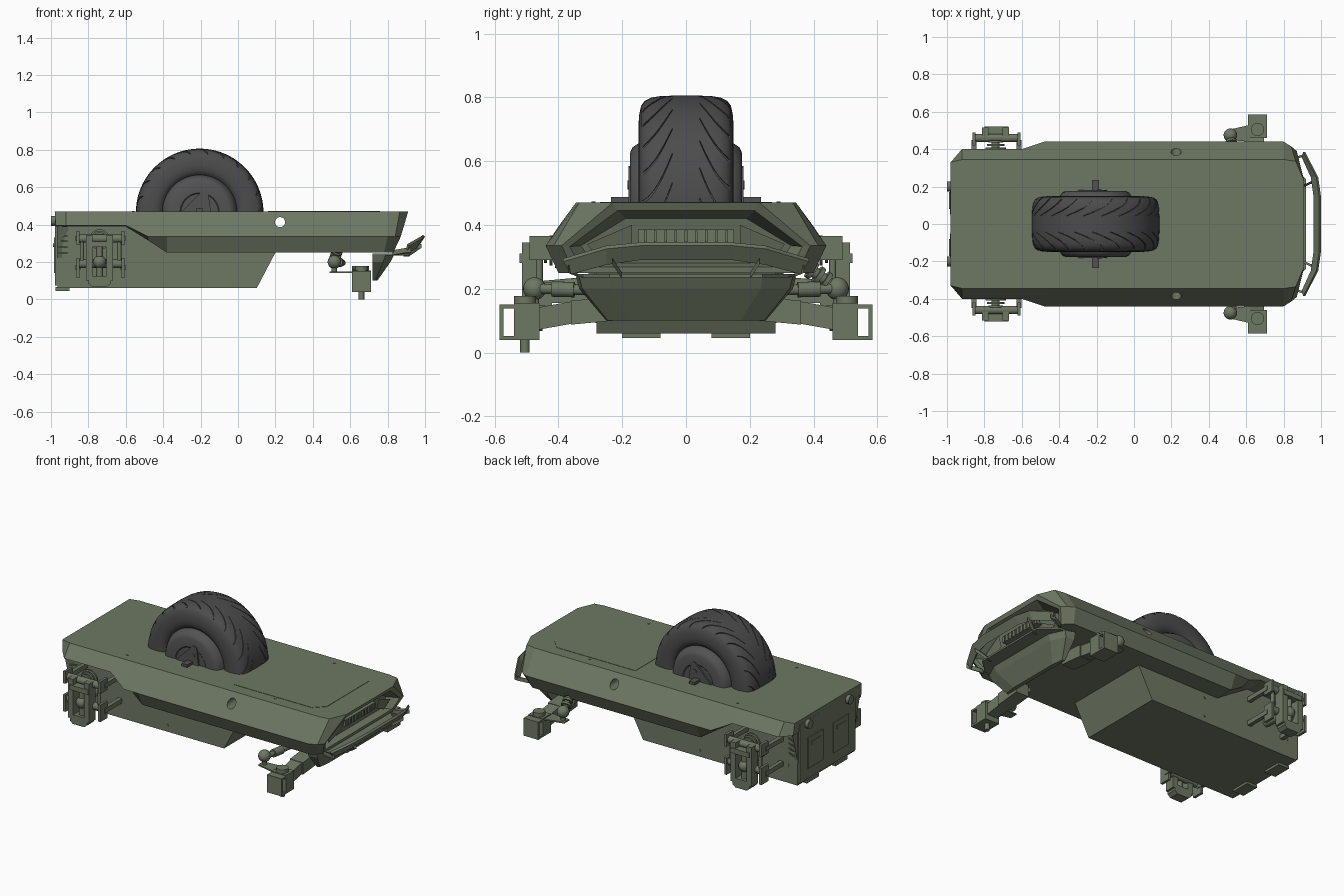
import bpy, bmesh, math
from mathutils import Vector, Matrix

cube = bpy.data.objects.get("Cube")
if cube:
    bpy.data.objects.remove(cube, do_unlink=True)


def material(name, rgb):
    m = bpy.data.materials.new(name)
    m.use_nodes = True
    m.diffuse_color = (*rgb, 1)
    m.node_tree.nodes["Principled BSDF"].inputs["Base Color"].default_value = (*rgb, 1)
    return m


GREEN = material("olive green", (0.155, 0.185, 0.125))
RUBBER = material("dark rubber", (0.072, 0.072, 0.074))
RIM = material("wheel grey", (0.085, 0.085, 0.088))


def add(name, verts, faces, mat=GREEN, smooth=False):
    me = bpy.data.meshes.new(name)
    me.from_pydata(verts, [], faces)
    bm = bmesh.new()
    bm.from_mesh(me)
    bmesh.ops.recalc_face_normals(bm, faces=bm.faces)
    bm.to_mesh(me)
    bm.free()
    me.materials.append(mat)
    o = bpy.data.objects.new(name, me)
    bpy.context.collection.objects.link(o)
    if smooth:
        bpy.ops.object.select_all(action='DESELECT')
        o.select_set(True)
        bpy.context.view_layer.objects.active = o
        bpy.ops.object.shade_smooth_by_angle(angle=math.radians(35))
    return o


def loft(name, rings, mat=GREEN, close=False, smooth=False):
    """Skin equal-length closed rings; cap the ends unless the loft closes on itself."""
    n, k = len(rings[0]), len(rings)
    verts = [p for r in rings for p in r]
    faces = [(i * n + j, i * n + (j + 1) % n, (i + 1) % k * n + (j + 1) % n, (i + 1) % k * n + j)
             for i in range(k if close else k - 1) for j in range(n)]
    if not close:
        faces += [tuple(range(n)), tuple(range((k - 1) * n, k * n))]
    return add(name, verts, faces, mat, smooth)


def mirrored(half):
    return half + [(x, -y, z) for x, y, z in reversed(half)]


def box(name, x, y, z, mat=GREEN):
    return loft(name, [[(x[0], y[0], h), (x[1], y[0], h), (x[1], y[1], h), (x[0], y[1], h)] for h in z], mat)


def rod(name, a, b, r, mat=GREEN, sides=20, r2=None):
    a, b = Vector(a), Vector(b)
    q = (b - a).to_track_quat('Z', 'Y')
    circle = lambda c, rad: [tuple(c + q @ Vector((rad * math.cos(t), rad * math.sin(t), 0)))
                             for t in (2 * math.pi * i / sides for i in range(sides))]
    return loft(name, [circle(a, r), circle(b, r2 or r)], mat, smooth=True)


def beam(name, a, b, w, h, mat=GREEN):
    """Rectangular bar between two points, w wide along x, h high."""
    return loft(name, [[(p[0] + i * w / 2, p[1], p[2] + j * h / 2)
                        for i, j in ((-1, -1), (1, -1), (1, 1), (-1, 1))] for p in (a, b)], mat)


def ball(name, c, r):
    bm = bmesh.new()
    bmesh.ops.create_uvsphere(bm, u_segments=20, v_segments=12, radius=r, matrix=Matrix.Translation(c))
    verts = [v.co[:] for v in bm.verts]
    faces = [[v.index for v in f.verts] for f in bm.faces]
    bm.free()
    return add(name, verts, faces, GREEN, True)


def cut(obj, cutter):
    m = obj.modifiers.new("cut", 'BOOLEAN')
    m.operation, m.solver, m.object = 'DIFFERENCE', 'EXACT', cutter
    bpy.context.view_layer.objects.active = obj
    bpy.ops.object.modifier_apply(modifier=m.name)
    bpy.data.objects.remove(cutter, do_unlink=True)


# Upper hull: deck edge, widest edge and bottom edge along the length, then the nose recess
hull_rings = [
    [(-.98, .33, .47), (-.975, .335, .395), (-.97, .28, .39)],
    [(-.92, .345, .47), (-.92, .40, .395), (-.92, .30, .39)],
    [(-.60, .345, .47), (-.60, .40, .395), (-.60, .30, .39)],
    [(-.48, .345, .47), (-.48, .44, .335), (-.48, .38, .315)],
    [(-.38, .345, .47), (-.38, .44, .335), (-.38, .40, .25)],
    [(.80, .345, .47), (.80, .44, .335), (.78, .40, .25)],
    [(.865, .335, .47), (.84, .415, .335), (.81, .375, .25)],
    [(.91, .23, .47), (.87, .39, .335), (.83, .35, .25)],
    [(.90, .215, .445), (.862, .365, .332), (.832, .33, .268)],
    [(.83, .19, .42), (.79, .33, .335), (.79, .29, .28)]]
hull = loft("upper_hull", [mirrored(r) for r in hull_rings])
cut(hull, rod("hole_cutter", (.225, -.6, .413), (.225, .6, .413), .027))

# Deck hatch
loft("deck_hatch", [mirrored([(.16, .27, z), (.70, .27, z), (.76, .21, z)]) for z in (.469, .472)])
for x in (-.56, .46):
    for y in (-.29, .29):
        rod("deck_bolt", (x, y, .469), (x, y, .473), .007, sides=10)

# Lower tub with sloping front end
tub = [(-.965, .06), (.10, .06), (.20, .25), (.20, .40), (-.97, .40)]
loft("lower_tub", [[(x, y, z) for x, z in tub] for y in (-.28, .28)])
box("rear_wall", (-.978, -.962), (-.275, .275), (.075, .44))
for s in (-1, 1):
    ys = lambda a, b: sorted((s * a, s * b))
    box("rear_foot", (-.975, -.90), ys(.08, .20), (.045, .065))
    box("rear_panel", (-.984, -.975), ys(.05, .20), (.14, .33))
    box("rear_panel_latch", (-.988, -.98), ys(.08, .17), (.28, .30))
    rod("rear_tow_peg", (-.95, s * .2, .42), (-1.0, s * .2, .42), .027)
    # Angled corner vent
    loft("corner_vent", [[(-.965, s * .27, z), (-.968, s * w, z), (-.89, s * .27, z)]
                         for z, w in ((.22, .285), (.40, .335))])
    for i in range(5):
        z = .25 + i * .03
        beam("vent_slat", (-.955, s * .305, z), (-.91, s * .285, z), .012, .008)
    for x, z in ((-.29, .22), (-.29, .10), (-.90, .17)):
        rod("tub_bolt", (x, s * .278, z), (x, s * .284, z), .008, sides=10)

# Nose grille
box("grille_strip", (.79, .845), (-.15, .15), (.345, .385))
for i in range(9):
    y = -.128 + i * .032
    box("grille_rib", (.842, .85), (y - .004, y + .004), (.347, .383))
for s in (-1, 1):
    add("grille_side_panel", [(.855, s * .17, .40), (.835, s * .31, .34), (.815, s * .27, .285),
                              (.835, s * .17, .335)], [(0, 1, 2, 3)])

# Faceted chin and skid plate under the nose
loft("nose_chin", [mirrored([(.72, .345, .238), (.79, .335, .238), (.835, .24, .238)]),
                   mirrored([(.72, .335, .20), (.775, .325, .20), (.815, .235, .20)]),
                   mirrored([(.72, .25, .10), (.735, .245, .10), (.745, .17, .10)])])
loft("nose_plate", [mirrored([(.72, .34, z), (.83, .32, z), (.92, .24, z)]) for z in (.235, .246)])

# Tilted bumper band
upper = [(.915, .385, .285), (.985, .25, .325), (1.0, .145, .335)]
lower = [(.905, .36, .245), (.955, .25, .275), (.97, .145, .29)]
up, lo = mirrored(upper), mirrored(lower)
off = Vector((-.010, 0, .010))
loft("bumper_band", [[a, b, tuple(Vector(b) + off), tuple(Vector(a) + off)] for a, b in zip(up, lo)])
for s in (-1, 1):
    beam("bumper_strut", (.90, s * .20, .24), (.965, s * .23, .285), .03, .02)
    beam("bumper_end", (.84, s * .34, .25), (.91, s * .37, .262), .03, .025)

# Front suspension, both sides
for s in (-1, 1):
    ys = lambda a, b: sorted((s * a, s * b))
    beam("front_arm_inner", (.655, s * .2, .14), (.655, s * .36, .125), .09, .075)
    beam("front_arm_outer", (.655, s * .36, .125), (.66, s * .50, .10), .075, .07)
    box("front_hub_block", (.61, .71), ys(.46, .54), (.04, .155))
    box("front_hub_outer", (.61, .71), ys(.573, .585), (.04, .15))
    for z in (.04, .138):
        box("front_hub_bridge", (.61, .71), ys(.53, .58), (z, z + .012))
    rod("front_hub_boss", (.66, s * .505, .15), (.66, s * .505, .178), .035)
    loft("steering_plate", [[(.49, s * .50, z), (.49, s * .45, z), (.62, s * .44, z), (.62, s * .53, z)]
                            for z in (.141, .149)])
    rod("steering_pin", (.515, s * .475, .145), (.515, s * .475, .20), .014)
    ball("steering_ball", (.515, s * .475, .20), .036)
    rod("tie_rod", (.53, s * .46, .20), (.56, s * .26, .195), .016)
    rod("tie_rod_sleeve", (.535, s * .42, .199), (.545, s * .35, .197), .024)
rod("hub_bolt", (.66, -.505, 0), (.66, -.505, .06), .015)
# Coil strut on the left side
rod("coil_strut", (.515, .46, .21), (.54, .35, .29), .018)
for i in range(4):
    t = .2 + i * .2
    c = Vector((.515, .46, .21)).lerp(Vector((.54, .35, .29)), t)
    d = Vector((.025, -.11, .08)) * .05
    rod("coil_ring", c - d, c + d, .03)

# Rear hub carriers
for s in (-1, 1):
    ys = lambda a, b: sorted((s * a, s * b))
    for x in (-.855, -.615):
        box("carrier_end_plate", (x - .008, x + .008), ys(.42, .49), (.29, .365))
        box("carrier_lower_plate", (x - .008, x + .008), ys(.42, .49), (.115, .22))
        rod("carrier_link", (x + .02 * (1 if x < -.7 else -1), s * .46, .33),
            (x + .02 * (1 if x < -.7 else -1), s * .46, .17), .011)
        for z in (.325, .17):
            beam("carrier_arm", (x, s * .26, z), (x, s * .45, z), .025, .028)
    for z in (.325, .19):
        rod("carrier_crossbar", (-.85, s * .46, z), (-.62, s * .46, z), .022)
    for x in (-.795, -.685):
        box("knuckle_cheek", (x - .018, x + .018), ys(.45, .515), (.10, .345))
    box("knuckle_top", (-.80, -.67), ys(.47, .522), (.28, .31))
    loft("knuckle_foot", [[(-.77 - w, s * .45, z), (-.71 + w, s * .45, z),
                           (-.71 + w, s * .515, z), (-.77 - w, s * .515, z)]
                          for z, w in ((.068, .01), (.085, .03), (.125, .03))])
    rod("knuckle_pin", (-.74, s * .48, .12), (-.74, s * .48, .28), .018)
    ball("knuckle_ball", (-.74, s * .48, .20), .035)
    rod("drive_shaft", (-.74, s * .26, .22), (-.74, s * .48, .20), .022)
    for i in range(3):
        y = .40 + i * .018
        rod("shaft_boot", (-.74, s * y, .32), (-.74, s * (y + .01), .32), .055 - i * .008)

# Central wheel
WX, WZ, SEG = -.205, .465, 96


def lathe(name, half, mat):
    """Spin a (y, radius) half profile, mirrored, around the wheel axis."""
    prof = [(-y, r) for y, r in half] + [(y, r) for y, r in reversed(half)]
    rings = [[(WX + r * math.cos(t), y, WZ + r * math.sin(t)) for y, r in prof]
             for t in (2 * math.pi * i / SEG for i in range(SEG))]
    return loft(name, rings, mat, close=True, smooth=True)


tyre_half = [(.11, .19), (.135, .205), (.146, .225), (.149, .25), (.147, .28), (.141, .308),
             (.13, .324), (.11, .334), (.08, .339), (.03, .341)]
tyre = lathe("tyre", tyre_half, RUBBER)

# Curved tread grooves
gv, gf = [], []
for s in (-1, 1):
    for k in range(22):
        base = len(gv)
        for i in range(8):
            t = i / 7
            y = .158 - .115 * t ** .8
            r = .339 - 0.9 * max(0, y - .105) ** 1.15
            a = 2 * math.pi * (k + (.5 if s > 0 else 0)) / 22 + .48 * t ** 1.6
            w = .016 * (1 - .5 * t)
            for da, dr in ((-w, -.009), (w, -.009), (w, .03), (-w, .03)):
                gv.append((WX + (r + dr) * math.cos(a + da), s * y, WZ + (r + dr) * math.sin(a + da)))
        gf += [(base + 4 * i + j, base + 4 * i + (j + 1) % 4, base + 4 * i + 4 + (j + 1) % 4, base + 4 * i + 4 + j)
               for i in range(7) for j in range(4)]
        gf += [(base, base + 1, base + 2, base + 3), (base + 28, base + 29, base + 30, base + 31)]
cut(tyre, add("groove_cutter", gv, gf, RUBBER))

lathe("wheel_rim", [(.172, .01), (.172, .10), (.176, .105), (.176, .16), (.168, .178), (.15, .19), (.13, .2)], RIM)
rod("wheel_core", (WX, -.171, WZ), (WX, .171, WZ), .03, RIM)
for s in (-1, 1):
    loft("hub_plate", [[(WX + x, s * y, WZ + z) for x, z in ((-.10, 0), (.02, .12), (.045, .115), (.06, 0))]
                       for y in (.17, .181)], RIM)
    rod("hub_cap_bolt", (WX + .02, s * .175, WZ + .06), (WX + .02, s * .184, WZ + .06), .014, RIM)
    box("axle_end", (WX - .019, WX + .019), sorted((s * .16, s * .235)), (.455, .487), RIM)
